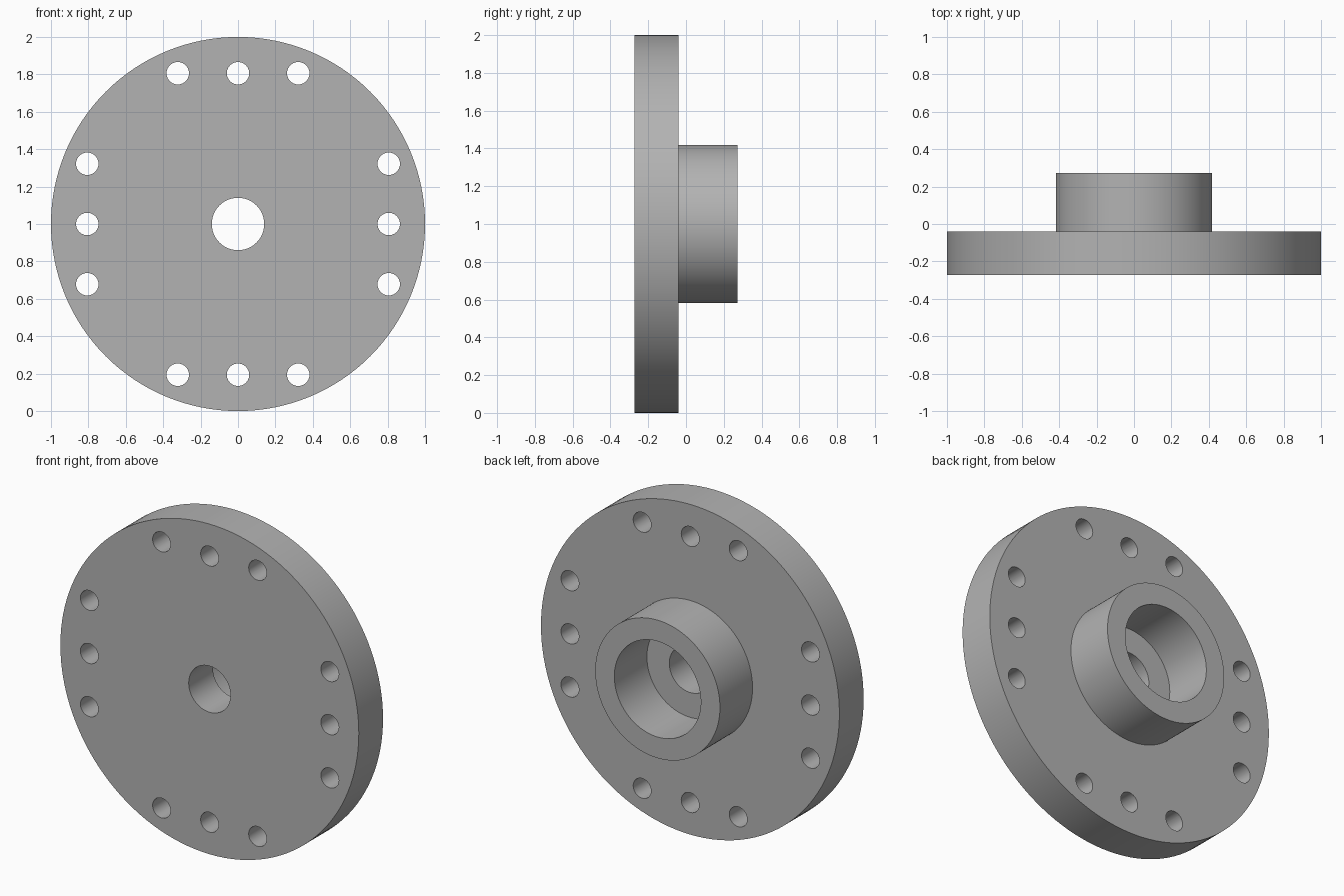
import bpy
import bmesh
from math import pi
from mathutils import Matrix, Vector

if "Cube" in bpy.data.objects:
    bpy.data.objects.remove(bpy.data.objects["Cube"])

CENTRE = Vector((0, 0, 1))
FRONT, STEP, BACK = -0.272, -0.04, 0.272
DISC_R, HUB_R, BORE_R, SHAFT_R, BOLT_R = 1.0, 0.418, 0.29, 0.14, 0.06
BOLT_ROW, BOLT_GAP = 0.806, 0.322

grey = bpy.data.materials.new("machined grey")
grey.use_nodes = True
colour = (0.45, 0.45, 0.45, 1)
grey.diffuse_color = colour
grey.node_tree.nodes["Principled BSDF"].inputs["Base Color"].default_value = colour


def add_object(name, bm):
    bmesh.ops.recalc_face_normals(bm, faces=bm.faces[:])
    mesh = bpy.data.meshes.new(name)
    bm.to_mesh(mesh)
    bm.free()
    mesh.materials.append(grey)
    obj = bpy.data.objects.new(name, mesh)
    bpy.context.collection.objects.link(obj)
    return obj


def lathe(name, profile, steps):
    """Spin a closed (radius, y) profile around the y axis."""
    bm = bmesh.new()
    verts = [bm.verts.new((r, y, CENTRE.z)) for r, y in profile]
    edges = [bm.edges.new((v, verts[i - 1])) for i, v in enumerate(verts)]
    bmesh.ops.spin(bm, geom=verts + edges, cent=CENTRE, axis=(0, 1, 0),
                   angle=2 * pi, steps=steps, use_merge=True)
    bmesh.ops.remove_doubles(bm, verts=bm.verts[:], dist=1e-5)
    return add_object(name, bm)


# Disc and hub in one body, with shaft hole and wider rear bore
flange = lathe("flange", [
    (SHAFT_R, FRONT), (DISC_R, FRONT), (DISC_R, STEP), (HUB_R, STEP),
    (HUB_R, BACK), (BORE_R, BACK), (BORE_R, STEP), (SHAFT_R, STEP)], 128)

# Bolt holes: a row of three on each of four sides
bm = bmesh.new()
for side in range(4):
    turn = Matrix.Rotation(side * pi / 2, 4, 'Y')
    for i in (-1, 0, 1):
        spot = CENTRE + turn @ Vector((i * BOLT_GAP, 0, BOLT_ROW))
        spot.y = (FRONT + STEP) / 2
        bmesh.ops.create_cone(
            bm, cap_ends=True, segments=40, radius1=BOLT_R, radius2=BOLT_R,
            depth=0.4, matrix=Matrix.Translation(spot) @ Matrix.Rotation(pi / 2, 4, 'X'))
cutter = add_object("bolt_hole_cutter", bm)
cutter.hide_render = True

cut = flange.modifiers.new("bolt_holes", 'BOOLEAN')
cut.operation = 'DIFFERENCE'
cut.solver = 'EXACT'
cut.object = cutter

bpy.ops.object.select_all(action='DESELECT')
flange.select_set(True)
bpy.context.view_layer.objects.active = flange
bpy.ops.object.modifier_apply(modifier=cut.name)
bpy.data.objects.remove(cutter)
bpy.ops.object.shade_smooth_by_angle(angle=pi / 6)
